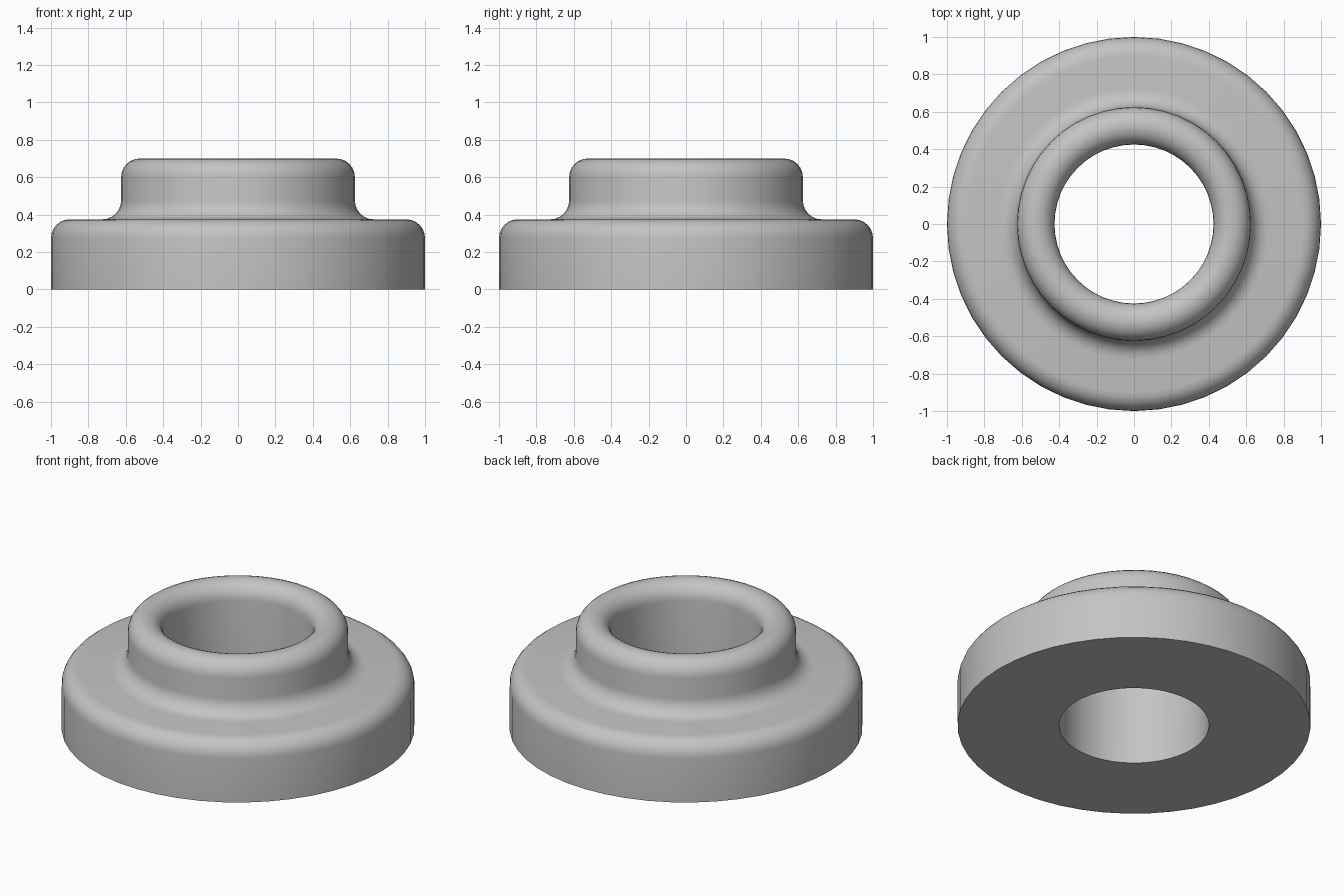
import bpy
import bmesh
from math import cos, sin, pi, radians, tau

if "Cube" in bpy.data.objects:
    bpy.data.objects.remove(bpy.data.objects["Cube"], do_unlink=True)

SIDES = 48
OUTER, NECK, HOLE = 1.0, 0.625, 0.425   # radii
FLANGE_TOP, TOP = 0.375, 0.7            # heights
FILLET = 0.1


def arc(r, z, start, end, steps=6):
    """Fillet points around a centre (r, z), angles in degrees."""
    angles = [radians(start + (end - start) * i / steps) for i in range(steps + 1)]
    return [(r + FILLET * cos(a), z + FILLET * sin(a)) for a in angles]


# Cross-section, from the bottom of the hole out, up and back into the hole
profile = [(HOLE, 0), (OUTER, 0)]
profile += arc(OUTER - FILLET, FLANGE_TOP - FILLET, 0, 90)       # flange edge
profile += arc(NECK + FILLET, FLANGE_TOP + FILLET, 270, 180)     # neck root
profile += arc(NECK - FILLET, TOP - FILLET, 0, 90)               # outer lip
profile += arc(HOLE + FILLET, TOP - FILLET, 90, 180)             # inner lip

# Revolve the cross-section into a flanged ring
bm = bmesh.new()
verts = [bm.verts.new((r, 0, z)) for r, z in profile]
edges = [bm.edges.new((a, b)) for a, b in zip(verts, verts[1:] + verts[:1])]
bmesh.ops.spin(bm, geom=verts + edges, cent=(0, 0, 0), axis=(0, 0, 1),
               angle=tau, steps=SIDES, use_merge=True)
bmesh.ops.remove_doubles(bm, verts=bm.verts[:], dist=0.0005)
bmesh.ops.recalc_face_normals(bm, faces=bm.faces[:])
mesh = bpy.data.meshes.new("flanged_bushing")
bm.to_mesh(mesh)
bm.free()
bushing = bpy.data.objects.new("flanged_bushing", mesh)
bpy.context.collection.objects.link(bushing)

# Plain grey finish
grey = bpy.data.materials.new("light_grey")
grey.use_nodes = True
colour = (0.55, 0.55, 0.55, 1)
grey.diffuse_color = colour
grey.node_tree.nodes["Principled BSDF"].inputs["Base Color"].default_value = colour
mesh.materials.append(grey)

# Smooth shading with a sharp bottom rim
bpy.ops.object.select_all(action="DESELECT")
bushing.select_set(True)
bpy.context.view_layer.objects.active = bushing
bpy.ops.object.shade_smooth_by_angle(angle=radians(40))
